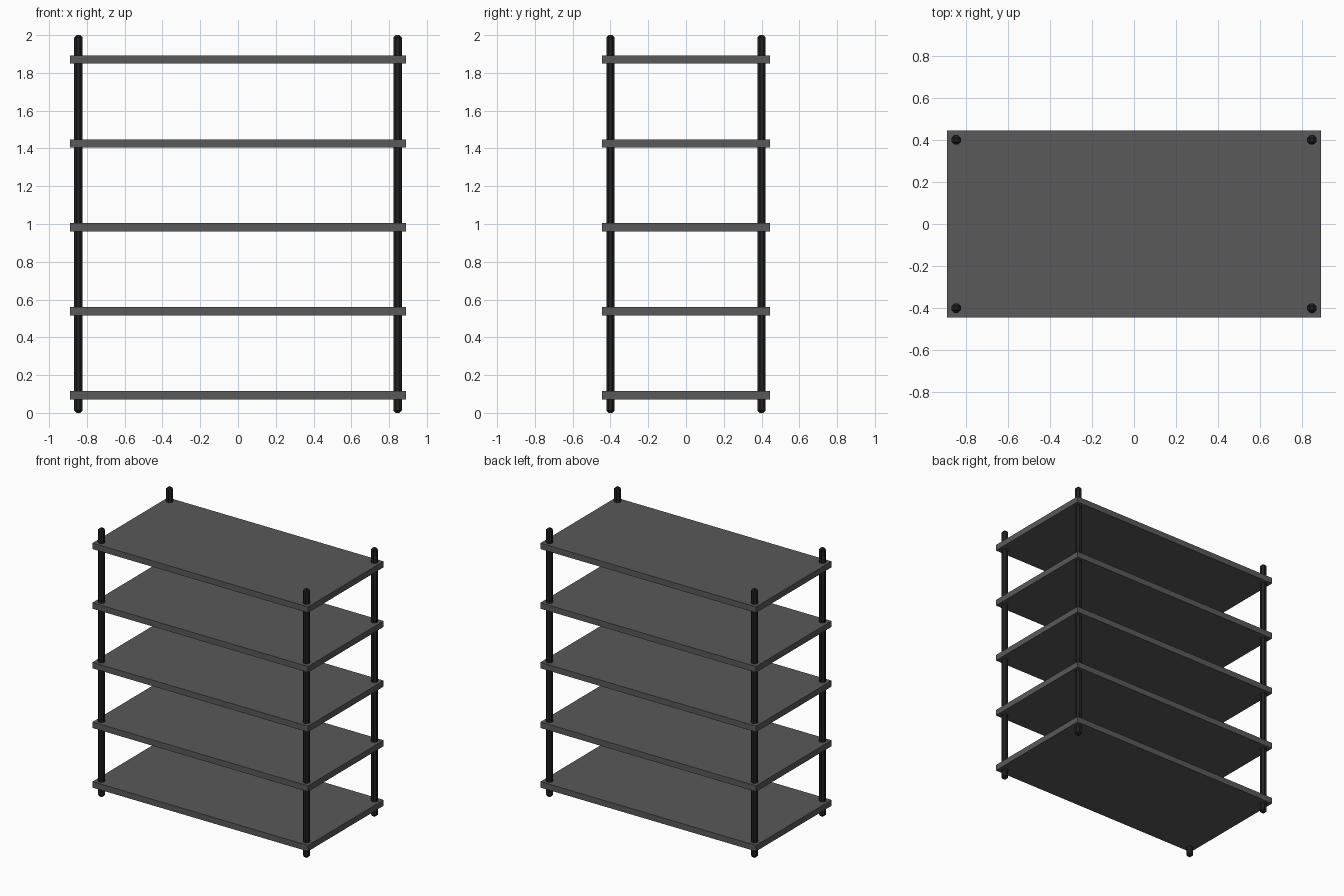
import bpy

if "Cube" in bpy.data.objects:
    bpy.data.objects.remove(bpy.data.objects["Cube"])

def material(name, v):
    m = bpy.data.materials.new(name)
    m.diffuse_color = (v, v, v, 1)
    m.use_nodes = True
    m.node_tree.nodes["Principled BSDF"].inputs["Base Color"].default_value = m.diffuse_color
    return m

shelf_mat = material("dark_grey", 0.1)
post_mat = material("black", 0.015)

def box(name, loc, size, mat, bevel=0, segments=1):
    bpy.ops.mesh.primitive_cube_add(size=1, location=loc)
    ob = bpy.context.object
    ob.name = name
    ob.scale = size
    bpy.ops.object.transform_apply(location=False, rotation=False, scale=True)
    ob.data.materials.append(mat)
    if bevel:
        mod = ob.modifiers.new("bevel", 'BEVEL')
        mod.width = bevel
        mod.segments = segments
    return ob

# five flat shelves, evenly spaced
for i in range(5):
    box(f"shelf_{i + 1}", (0, 0, 0.093 + i * 0.4444), (1.778, 0.889, 0.0444), shelf_mat)

# four corner posts with chamfered edges
for xn, x in (("left", -0.845), ("right", 0.845)):
    for yn, y in (("front", -0.4), ("back", 0.4)):
        box(f"{yn}_{xn}_post", (x, y, 1), (0.0444, 0.0444, 2), post_mat, 0.013)
